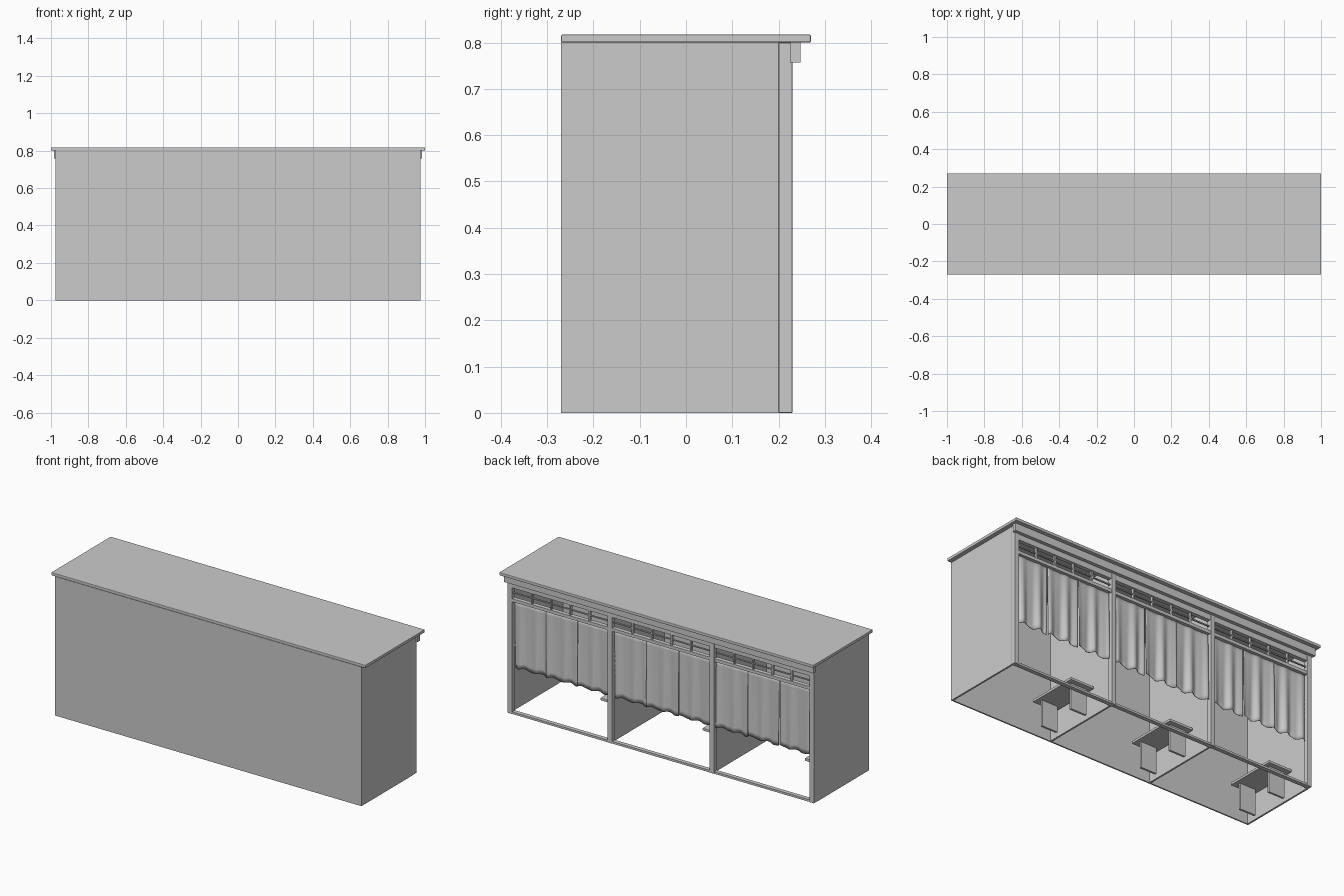
import bpy, bmesh, math

if "Cube" in bpy.data.objects:
    bpy.data.objects.remove(bpy.data.objects["Cube"])

def box(name, x0, x1, y0, y1, z0, z1, bevel=0):
    bm = bmesh.new()
    bmesh.ops.create_cube(bm, size=1)
    for v in bm.verts:
        v.co = ((x0 + x1) / 2 + v.co.x * (x1 - x0),
                (y0 + y1) / 2 + v.co.y * (y1 - y0),
                (z0 + z1) / 2 + v.co.z * (z1 - z0))
    me = bpy.data.meshes.new(name)
    bm.to_mesh(me)
    bm.free()
    ob = bpy.data.objects.new(name, me)
    bpy.context.collection.objects.link(ob)
    if bevel:
        m = ob.modifiers.new("bevel", 'BEVEL')
        m.width = bevel
        m.segments = 2
    return ob

def curtain(name, x0, x1, z0, z1, y, phase):
    # cloth strip whose folds deepen towards the hem
    nx, nz = 28, 14
    bm = bmesh.new()
    rows = []
    for j in range(nz + 1):
        t = j / nz
        row = []
        for i in range(nx + 1):
            u = i / nx
            x = x0 + (x1 - x0) * u
            fold = math.sin(u * 4 * math.pi + phase) + 0.4 * math.sin(u * 7 * math.pi + 2 * phase)
            hem = z0 + 0.006 * math.sin(u * 4 * math.pi + phase + 1)
            row.append(bm.verts.new((x, y + fold * (0.002 + 0.006 * t), z1 + (hem - z1) * t)))
        rows.append(row)
    for a, b in zip(rows, rows[1:]):
        for i in range(nx):
            bm.faces.new((a[i], b[i], b[i + 1], a[i + 1]))
    for f in bm.faces:
        f.smooth = True
    me = bpy.data.meshes.new(name)
    bm.to_mesh(me)
    bm.free()
    ob = bpy.data.objects.new(name, me)
    bpy.context.collection.objects.link(ob)
    m = ob.modifiers.new("thickness", 'SOLIDIFY')
    m.thickness = 0.003
    m.offset = 0

W = 0.975
BAY = 0.65

# Roof and outer walls
box("roof", -1, 1, -0.27, 0.27, 0.80, 0.817, 0.003)
box("front_wall", -W, W, -0.27, -0.262, 0, 0.80)
box("eave_beam", -0.985, 0.985, 0.225, 0.247, 0.757, 0.80)

# Partition walls and posts
for k in range(4):
    x = -W + BAY * k
    c = x + (0.014 if k == 0 else -0.014 if k == 3 else 0)
    p = x + (0.005 if k == 0 else -0.005 if k == 3 else 0)
    box("partition_wall", p - 0.005, p + 0.005, -0.262, 0.20, 0, 0.80)
    box("post", c - 0.014, c + 0.014, 0.20, 0.23, 0, 0.80, 0.002)

for k in range(3):
    x0 = -W + BAY * k + (0.028 if k == 0 else 0.014)
    x1 = -W + BAY * (k + 1) - (0.028 if k == 2 else 0.014)
    # Sill and transom rails
    box("sill", x0, x1, 0.203, 0.227, 0, 0.012)
    box("top_rail", x0, x1, 0.203, 0.227, 0.725, 0.757)
    box("lower_rail", x0, x1, 0.203, 0.227, 0.645, 0.663)
    box("middle_bar", x0, x1, 0.211, 0.219, 0.691, 0.697)
    # Transom muntins
    for i in range(1, 5):
        m = x0 + (x1 - x0) * i / 5
        box("muntin", m - 0.004, m + 0.004, 0.208, 0.222, 0.663, 0.725)
    # Curtain strips
    w = (x1 - x0) / 3
    for i in range(3):
        curtain("curtain", x0 + w * i + 0.002, x0 + w * (i + 1) - 0.002,
                0.262, 0.648, 0.208, 1.3 * i + 0.8 * k)
    # Bench with two slab legs
    b = -W + BAY * k + 0.01
    box("bench_seat", b, b + 0.15, -0.215, 0.085, 0.148, 0.162, 0.002)
    for y in (-0.175, 0.05):
        box("bench_leg", b + 0.025, b + 0.125, y - 0.006, y + 0.006, 0, 0.148)
